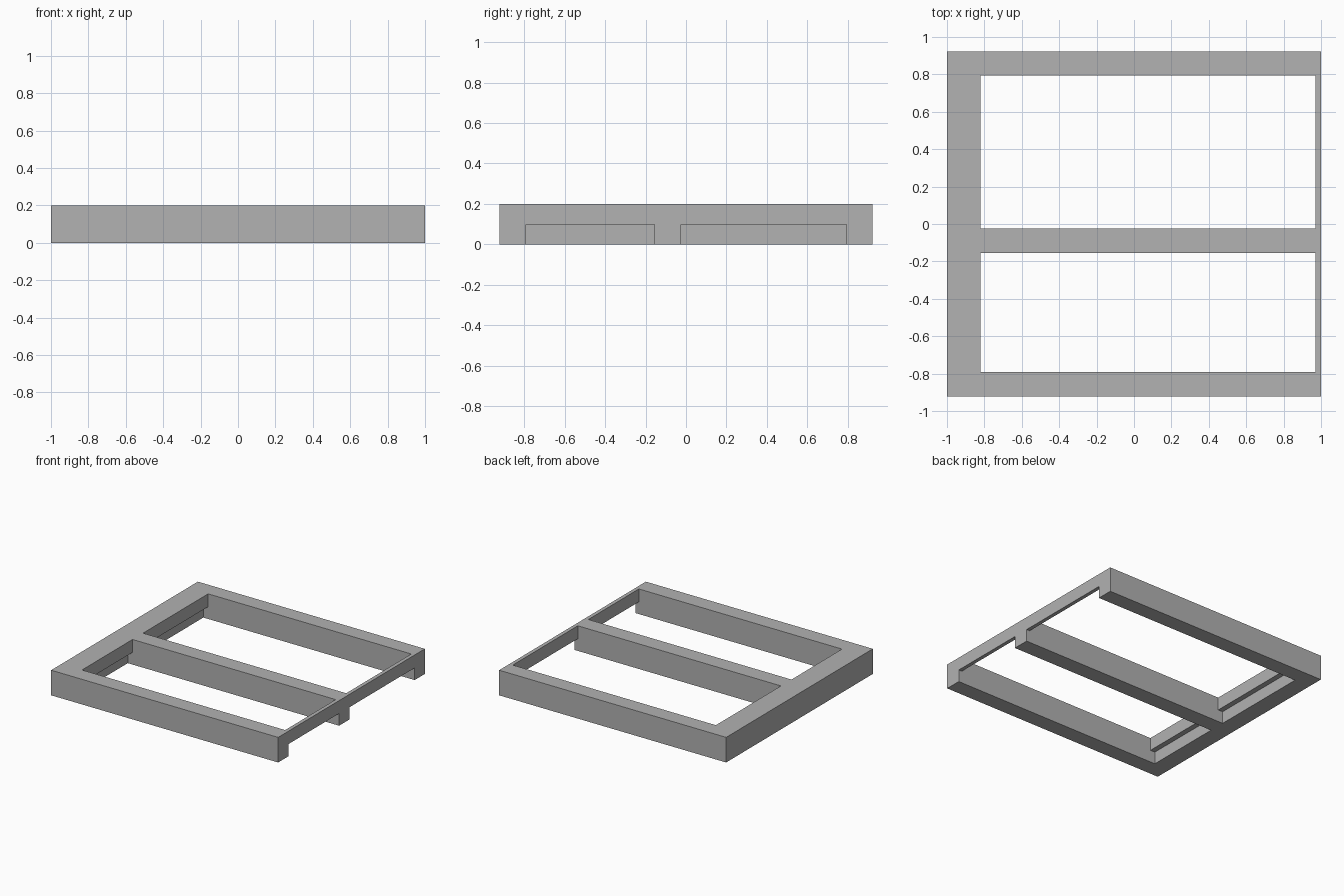
import bpy
import bmesh

cube = bpy.data.objects.get("Cube")
if cube:
    bpy.data.objects.remove(cube, do_unlink=True)

# Single grey material
grey = bpy.data.materials.new("plain grey")
grey.use_nodes = True
colour = (0.445, 0.445, 0.445, 1.0)
grey.diffuse_color = colour
grey.node_tree.nodes["Principled BSDF"].inputs["Base Color"].default_value = colour


def extrude_profile(name, profile, y0, y1):
    """Extrude a closed XZ profile from y0 to y1."""
    bm = bmesh.new()
    face = bm.faces.new([bm.verts.new((x, y0, z)) for x, z in profile])
    result = bmesh.ops.extrude_face_region(bm, geom=[face])
    moved = [v for v in result["geom"] if isinstance(v, bmesh.types.BMVert)]
    bmesh.ops.translate(bm, verts=moved, vec=(0, y1 - y0, 0))
    bmesh.ops.recalc_face_normals(bm, faces=bm.faces)
    mesh = bpy.data.meshes.new(name)
    bm.to_mesh(mesh)
    bm.free()
    mesh.materials.append(grey)
    obj = bpy.data.objects.new(name, mesh)
    bpy.context.collection.objects.link(obj)
    return obj


# Solid slab that becomes the frame
HEIGHT, STEP = 0.2, 0.097
frame = extrude_profile(
    "frame", [(-1, 0), (1, 0), (1, HEIGHT), (-1, HEIGHT)], -0.923, 0.923)

# Stepped opening: ledge under the wide rail, open slot under the thin rail
opening = [(-0.862, -0.1), (1.1, -0.1), (1.1, STEP), (0.97, STEP),
           (0.97, 0.3), (-0.82, 0.3), (-0.82, STEP), (-0.862, STEP)]

# Front and back bays, leaving the middle bar between them
cutters = []
for name, y0, y1 in (("front_bay", -0.792, -0.156), ("back_bay", -0.024, 0.795)):
    cutter = extrude_profile(name + "_cutter", opening, y0, y1)
    cutter.hide_render = True
    cutters.append(cutter)
    mod = frame.modifiers.new(name, "BOOLEAN")
    mod.operation = "DIFFERENCE"
    mod.solver = "EXACT"
    mod.object = cutter

# Apply the cuts and drop the helpers
bpy.context.view_layer.objects.active = frame
for mod in list(frame.modifiers):
    bpy.ops.object.modifier_apply(modifier=mod.name)
for cutter in cutters:
    bpy.data.objects.remove(cutter, do_unlink=True)
